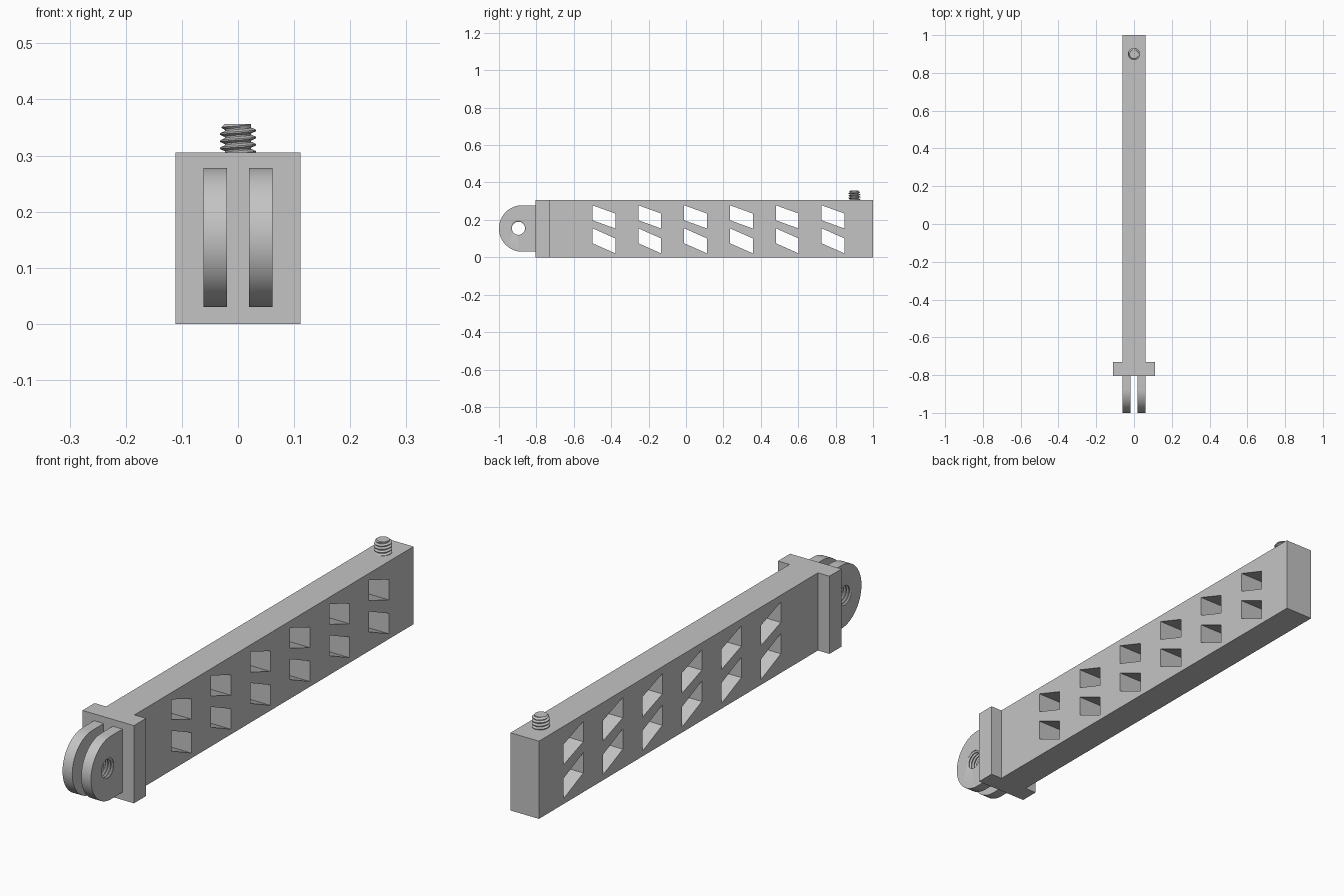
import bpy, bmesh, math
from mathutils import Matrix, Vector

if "Cube" in bpy.data.objects:
    bpy.data.objects.remove(bpy.data.objects["Cube"])

GREY = (0.55, 0.55, 0.55, 1.0)
mat = bpy.data.materials.new("plain grey")
mat.use_nodes = True
mat.diffuse_color = GREY
mat.node_tree.nodes["Principled BSDF"].inputs["Base Color"].default_value = GREY

HEIGHT = 0.305
HALF = 0.0617


def finish(name, bm):
    bmesh.ops.recalc_face_normals(bm, faces=bm.faces)
    mesh = bpy.data.meshes.new(name)
    bm.to_mesh(mesh)
    bm.free()
    mesh.materials.append(mat)
    obj = bpy.data.objects.new(name, mesh)
    bpy.context.collection.objects.link(obj)
    return obj


def add_prism(bm, profile, x0, x1):
    """Extrude a (y, z) outline from x0 to x1."""
    face = bm.faces.new([bm.verts.new((x0, y, z)) for y, z in profile])
    out = bmesh.ops.extrude_face_region(bm, geom=[face])
    verts = [v for v in out["geom"] if isinstance(v, bmesh.types.BMVert)]
    bmesh.ops.translate(bm, verts=verts, vec=(x1 - x0, 0, 0))


def prism(name, profile, x0, x1):
    bm = bmesh.new()
    add_prism(bm, profile, x0, x1)
    return finish(name, bm)


def rect(y0, y1, z0, z1):
    return [(y0, z0), (y1, z0), (y1, z1), (y0, z1)]


def thread(name, r_min, r_max, length, pitch, chamfer=False, sides=40):
    """Solid helical thread along z, trimmed flat at both ends."""
    form = [(0, r_min), (0.2, r_min), (0.5, r_max), (0.7, r_max)]
    turns = range(-2, math.ceil(length / pitch) + 2)
    bm = bmesh.new()
    columns = []
    for i in range(sides):
        a = math.tau * i / sides
        column = []
        for t in turns:
            for frac, r in form:
                z = pitch * (t + frac + i / sides)
                if chamfer:
                    r = max(0.01, min(r, r_min + length - z))
                column.append(bm.verts.new((r * math.cos(a), r * math.sin(a), z)))
        columns.append(column)
    rows = len(columns[0])
    for i in range(sides):
        shift = len(form) if i == sides - 1 else 0
        left, right = columns[i], columns[(i + 1) % sides]
        for k in range(rows - 1 - shift):
            bm.faces.new((left[k], right[k + shift],
                          right[k + shift + 1], left[k + 1]))
    for z, up in ((0, -1), (length, 1)):
        geom = bm.verts[:] + bm.edges[:] + bm.faces[:]
        bmesh.ops.bisect_plane(bm, geom=geom, plane_co=(0, 0, z),
                               plane_no=(0, 0, up), clear_outer=True)
        rim = [e for e in bm.edges if e.is_boundary
               and all(abs(v.co.z - z) < 1e-5 for v in e.verts)]
        bmesh.ops.holes_fill(bm, edges=rim, sides=0)
    return finish(name, bm)


def cut(obj, cutter):
    """Subtract the cutter and bake the result."""
    mod = obj.modifiers.new("cut", "BOOLEAN")
    mod.operation = "DIFFERENCE"
    mod.solver = "EXACT"
    mod.object = cutter
    graph = bpy.context.evaluated_depsgraph_get()
    mesh = bpy.data.meshes.new_from_object(obj.evaluated_get(graph))
    obj.modifiers.clear()
    obj.data = mesh


def smooth(obj, degrees=30):
    bpy.ops.object.select_all(action="DESELECT")
    obj.select_set(True)
    bpy.context.view_layer.objects.active = obj
    bpy.ops.object.shade_smooth_by_angle(angle=math.radians(degrees))


# Beam with two rows of slanted windows
beam = prism("beam", rect(-0.735, 1.0, 0, HEIGHT), -HALF, HALF)
bm = bmesh.new()
for i in range(6):
    y0 = -0.5 + 0.245 * i
    y1 = y0 + 0.122
    for top, drop in ((0.278, 0.044), (0.155, 0.054)):
        add_prism(bm, [(y0, top - 0.08), (y1, top - 0.08 - drop),
                       (y1, top - drop), (y0, top)], -0.1, 0.1)
windows = finish("window_cutter", bm)
windows.hide_render = True
cut(beam, windows)
bpy.data.objects.remove(windows)

# Wide end plate
prism("end_plate", rect(-0.805, -0.73, 0, HEIGHT), -0.1117, 0.1117)

# Pair of rounded prongs with a threaded cross hole
MID, RADIUS = 0.154, 0.124
outline = [(-0.80, MID + RADIUS)]
for i in range(49):
    a = math.pi * (0.5 + i / 48)
    outline.append((-1 + RADIUS + RADIUS * math.cos(a), MID + RADIUS * math.sin(a)))
outline.append((-0.80, MID - RADIUS))

hole = thread("hole_cutter", 0.035, 0.042, 0.16, 0.0127)
hole.hide_render = True
hole.data.transform(Matrix.Translation(Vector((-0.08, -0.896, 0.155)))
                    @ Matrix.Rotation(math.pi / 2, 4, "Y"))
for name, x0, x1 in (("left_prong", 0.0196, HALF), ("right_prong", -HALF, -0.0196)):
    prong = prism(name, outline, x0, x1)
    cut(prong, hole)
    smooth(prong)
bpy.data.objects.remove(hole)

# Threaded stud on top of the far end
stud = thread("threaded_stud", 0.0235, 0.032, 0.057, 0.0127, chamfer=True)
stud.data.transform(Matrix.Translation((0, 0.9, HEIGHT - 0.006)))
smooth(stud)
